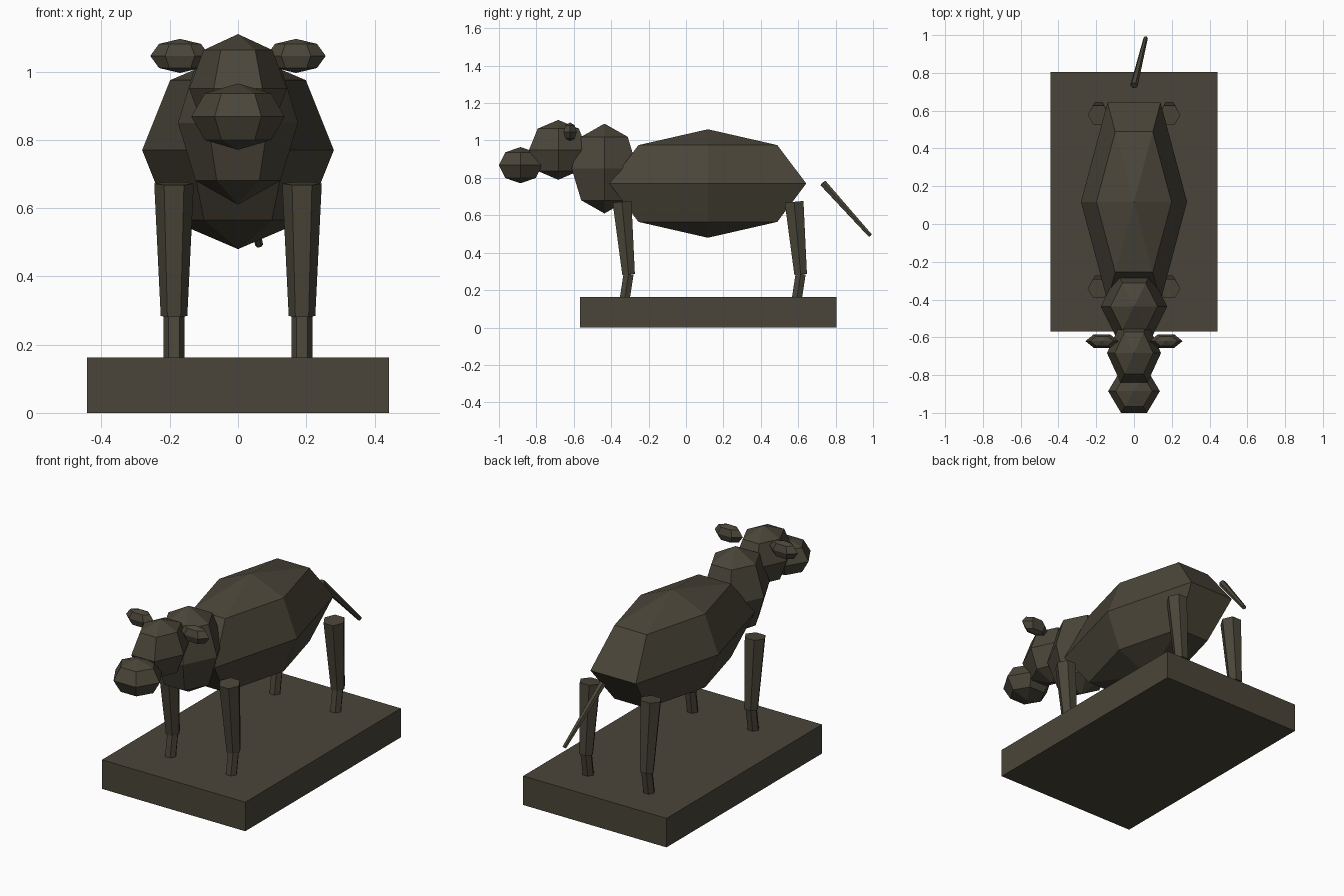
import bpy, bmesh, math
from mathutils import Vector, Matrix

if "Cube" in bpy.data.objects:
    bpy.data.objects.remove(bpy.data.objects["Cube"])

mat = bpy.data.materials.new("dark bronze")
mat.diffuse_color = (0.069, 0.060, 0.041, 1)
mat.use_nodes = True
mat.node_tree.nodes["Principled BSDF"].inputs["Base Color"].default_value = mat.diffuse_color


def finish(name, bm):
    bmesh.ops.recalc_face_normals(bm, faces=bm.faces[:])
    me = bpy.data.meshes.new(name)
    bm.to_mesh(me)
    bm.free()
    me.materials.append(mat)
    ob = bpy.data.objects.new(name, me)
    bpy.context.collection.objects.link(ob)
    return ob


def blob(name, center, radii):
    """Six-sided, four-ring ellipsoid with corners on the x axis."""
    bm = bmesh.new()
    bmesh.ops.create_uvsphere(bm, u_segments=6, v_segments=4, radius=1)
    # make sure a corner lies on the x axis
    v = max(bm.verts, key=lambda v: v.co.xy.length)
    turn = Matrix.Rotation(-math.atan2(v.co.y, v.co.x), 4, 'Z')
    m = Matrix.Translation(center) @ Matrix.Diagonal((*radii, 1)) @ turn
    bm.transform(m)
    return finish(name, bm)


def limb(name, a, b, ra, rb):
    """Six-sided tapered cylinder from a to b."""
    a, b = Vector(a), Vector(b)
    rot = Vector((0, 0, -1)).rotation_difference(b - a)
    bm = bmesh.new()
    rings = []
    for c, r in ((a, ra), (b, rb)):
        rings.append([bm.verts.new(c + rot @ Vector((r * math.cos(i * math.pi / 3),
                                                     r * math.sin(i * math.pi / 3), 0)))
                      for i in range(6)])
    for i in range(6):
        j = (i + 1) % 6
        bm.faces.new((rings[0][i], rings[0][j], rings[1][j], rings[1][i]))
    bm.faces.new(rings[0])
    bm.faces.new(rings[1])
    return finish(name, bm)


# plinth
bm = bmesh.new()
bmesh.ops.create_cube(bm, size=1, matrix=Matrix.Translation((0, 0.118, 0.081))
                      @ Matrix.Diagonal((0.885, 1.372, 0.162, 1)))
finish("base", bm)

# body, neck and head
blob("body", (0, 0.117, 0.77), (0.281, 0.607, 0.29))
blob("neck", (0, -0.436, 0.85), (0.176, 0.203, 0.24))
blob("head", (0, -0.683, 0.95), (0.143, 0.18, 0.16))
blob("snout", (0, -0.885, 0.868), (0.137, 0.133, 0.097))

for s, side in ((-1, "left"), (1, "right")):
    # ears
    blob("ear_" + side, (s * 0.17, -0.62, 1.046), (0.087, 0.041, 0.05))
    # legs: tapered upper part, thin lower part leaning forward
    for y, end in ((-0.342, "front"), (0.578, "back")):
        x = s * 0.1875
        limb(f"{end}_upper_leg_{side}", (x, y, 0.672), (x, y + 0.035, 0.284), 0.058, 0.039)
        limb(f"{end}_lower_leg_{side}", (x, y + 0.035, 0.287), (x, y + 0.014, 0.15), 0.031, 0.031)

# tail
limb("tail", (0, 0.733, 0.772), (0.062, 0.985, 0.492), 0.02, 0.0115)
